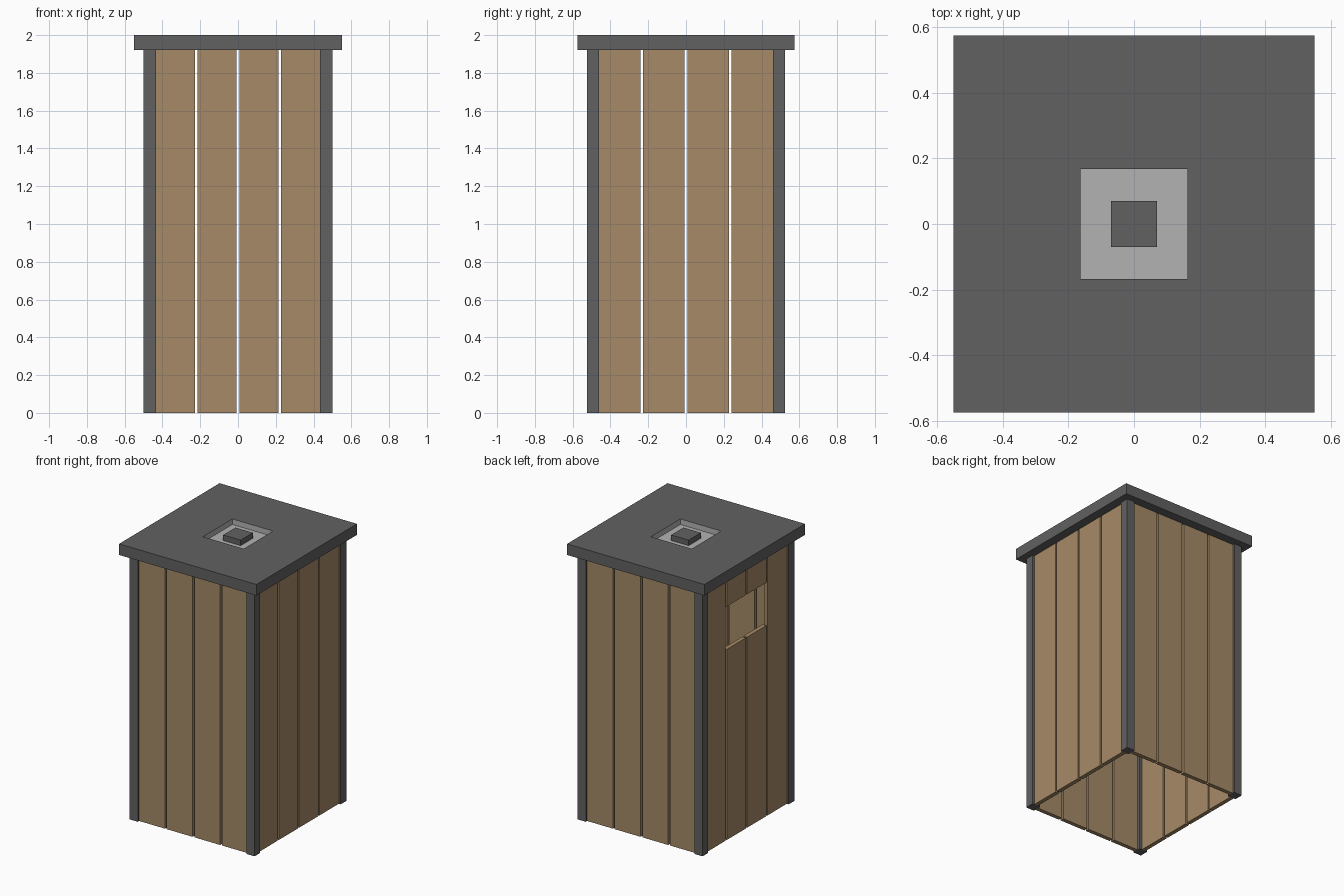
import bpy, bmesh

if "Cube" in bpy.data.objects:
    bpy.data.objects.remove(bpy.data.objects["Cube"])

HX, HY, TOP = 0.50, 0.525, 1.92       # body half sizes and wall height
POST, GAP = 0.065, 0.014              # post width, gap between boards
INSET, THICK = 0.015, 0.03            # board set-back and thickness


def material(name, rgb):
    m = bpy.data.materials.new(name)
    m.diffuse_color = (*rgb, 1)
    m.use_nodes = True
    m.node_tree.nodes["Principled BSDF"].inputs["Base Color"].default_value = m.diffuse_color
    return m


dark = material("dark_grey", (0.12, 0.12, 0.12))
light = material("light_grey", (0.45, 0.45, 0.45))
wood = material("wood", (0.38, 0.255, 0.135))


def add_object(name, bm, *mats):
    bmesh.ops.recalc_face_normals(bm, faces=bm.faces)
    me = bpy.data.meshes.new(name)
    bm.to_mesh(me)
    bm.free()
    for m in mats:
        me.materials.append(m)
    ob = bpy.data.objects.new(name, me)
    bpy.context.collection.objects.link(ob)
    return ob


def box(name, lo, hi, mat):
    bm = bmesh.new()
    bmesh.ops.create_cube(bm, size=1)
    for v in bm.verts:
        v.co = [(l + h) / 2 + c * (h - l) for c, l, h in zip(v.co, lo, hi)]
    return add_object(name, bm, mat)


# Corner posts
for sx, nx in ((-1, "left"), (1, "right")):
    for sy, ny in ((-1, "front"), (1, "back")):
        cx, cy = sx * (HX - POST / 2), sy * (HY - POST / 2)
        h = POST / 2
        box(f"post_{ny}_{nx}", (cx - h, cy - h, 0), (cx + h, cy + h, TOP), dark)


# Wall boards: four per side; the two middle left boards leave a window
def wall(name, axis, side, window=None):
    half = (HX if axis == 0 else HY) - POST
    depth = (HY if axis == 0 else HX) - INSET - THICK / 2
    width = (2 * half - 3 * GAP) / 4
    for i in range(4):
        a = -half + i * (width + GAP)
        spans = [(0, TOP)]
        if window and i in (1, 2):
            spans = [(0, window[0]), (window[1], TOP)]
        for j, (z0, z1) in enumerate(spans):
            d0, d1 = side * depth - THICK / 2, side * depth + THICK / 2
            if axis == 0:
                lo, hi = (a, d0, z0), (a + width, d1, z1)
            else:
                lo, hi = (d0, a, z0), (d1, a + width, z1)
            box(f"{name}_board_{i + 1}_{j + 1}", lo, hi, wood)


wall("front", 0, -1)
wall("back", 0, 1)
wall("right", 1, 1)
wall("left", 1, -1, window=(1.38, 1.69))

# Roof slab with a light recess and a raised centre block, as stacked rings
rings = [(0.55, 0.575, TOP), (0.55, 0.575, 2.0), (0.163, 0.168, 2.0),
         (0.163, 0.168, 1.96), (0.07, 0.07, 1.96), (0.07, 0.07, 2.0)]
bm = bmesh.new()
loops = [[bm.verts.new((sx * x, sy * y, z))
          for sx, sy in ((-1, -1), (1, -1), (1, 1), (-1, 1))] for x, y, z in rings]
bm.faces.new(loops[0])
bm.faces.new(loops[-1])
for r in range(len(loops) - 1):
    for k in range(4):
        n = (k + 1) % 4
        f = bm.faces.new((loops[r][k], loops[r][n], loops[r + 1][n], loops[r + 1][k]))
        f.material_index = 1 if r in (2, 3) else 0
add_object("roof", bm, dark, light)
